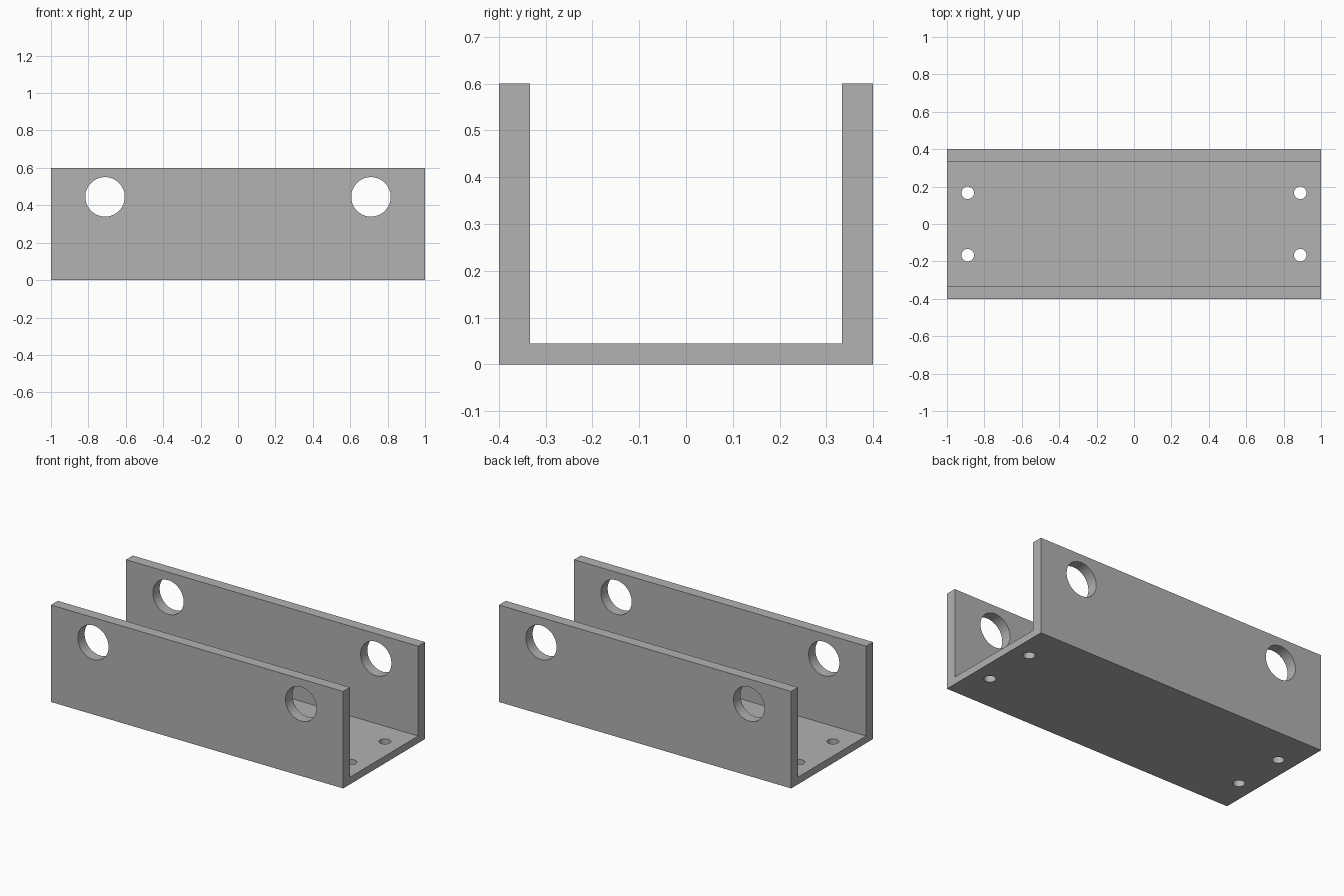
import bpy
import bmesh
from math import radians
from mathutils import Matrix, Vector

cube = bpy.data.objects.get("Cube")
if cube:
    bpy.data.objects.remove(cube, do_unlink=True)

LENGTH, WIDTH, HEIGHT = 2.0, 0.8, 0.6
WALL, FLOOR = 0.0667, 0.0444

# Single grey material
grey = bpy.data.materials.new("plain_grey")
grey.use_nodes = True
colour = (0.445, 0.445, 0.445, 1)
grey.diffuse_color = colour
grey.node_tree.nodes["Principled BSDF"].inputs["Base Color"].default_value = colour


def to_object(name, bm):
    bmesh.ops.recalc_face_normals(bm, faces=bm.faces)
    mesh = bpy.data.meshes.new(name)
    bm.to_mesh(mesh)
    bm.free()
    mesh.materials.append(grey)
    obj = bpy.data.objects.new(name, mesh)
    bpy.context.collection.objects.link(obj)
    return obj


def add_cylinder(bm, centre, radius, depth, rotation):
    bmesh.ops.create_cone(bm, cap_ends=True, segments=64, radius1=radius,
                          radius2=radius, depth=depth,
                          matrix=Matrix.Translation(centre) @ rotation)


# U-shaped channel: half profile mirrored, then extruded along x
half = [(WIDTH / 2, 0), (WIDTH / 2, HEIGHT),
        (WIDTH / 2 - WALL, HEIGHT), (WIDTH / 2 - WALL, FLOOR)]
profile = half + [(-y, z) for y, z in reversed(half)]
bm = bmesh.new()
face = bm.faces.new([bm.verts.new((-LENGTH / 2, y, z)) for y, z in profile])
end = bmesh.ops.extrude_face_region(bm, geom=[face], use_keep_orig=True)
bmesh.ops.translate(bm, vec=Vector((LENGTH, 0, 0)),
                    verts=[v for v in end["geom"] if isinstance(v, bmesh.types.BMVert)])
channel = to_object("channel_bracket", bm)

# Large holes through both walls, small screw holes through the floor
bm = bmesh.new()
for sx in (-1, 1):
    add_cylinder(bm, (sx * 0.711, 0, 0.445), 0.1055, 1.0,
                 Matrix.Rotation(radians(90), 4, "X"))
    for sy in (-1, 1):
        add_cylinder(bm, (sx * 0.889, sy * 0.1667, FLOOR / 2), 0.0335, 0.2,
                     Matrix.Identity(4))
cutter = to_object("hole_cutter", bm)
cutter.hide_render = True

# Cut the holes and discard the cutter
cut = channel.modifiers.new("holes", "BOOLEAN")
cut.operation = "DIFFERENCE"
cut.solver = "EXACT"
cut.object = cutter
bpy.ops.object.select_all(action="DESELECT")
channel.select_set(True)
bpy.context.view_layer.objects.active = channel
bpy.ops.object.modifier_apply(modifier=cut.name)
bpy.data.objects.remove(cutter, do_unlink=True)

# Smooth hole walls, crisp edges
bpy.ops.object.shade_smooth_by_angle(angle=radians(30))
